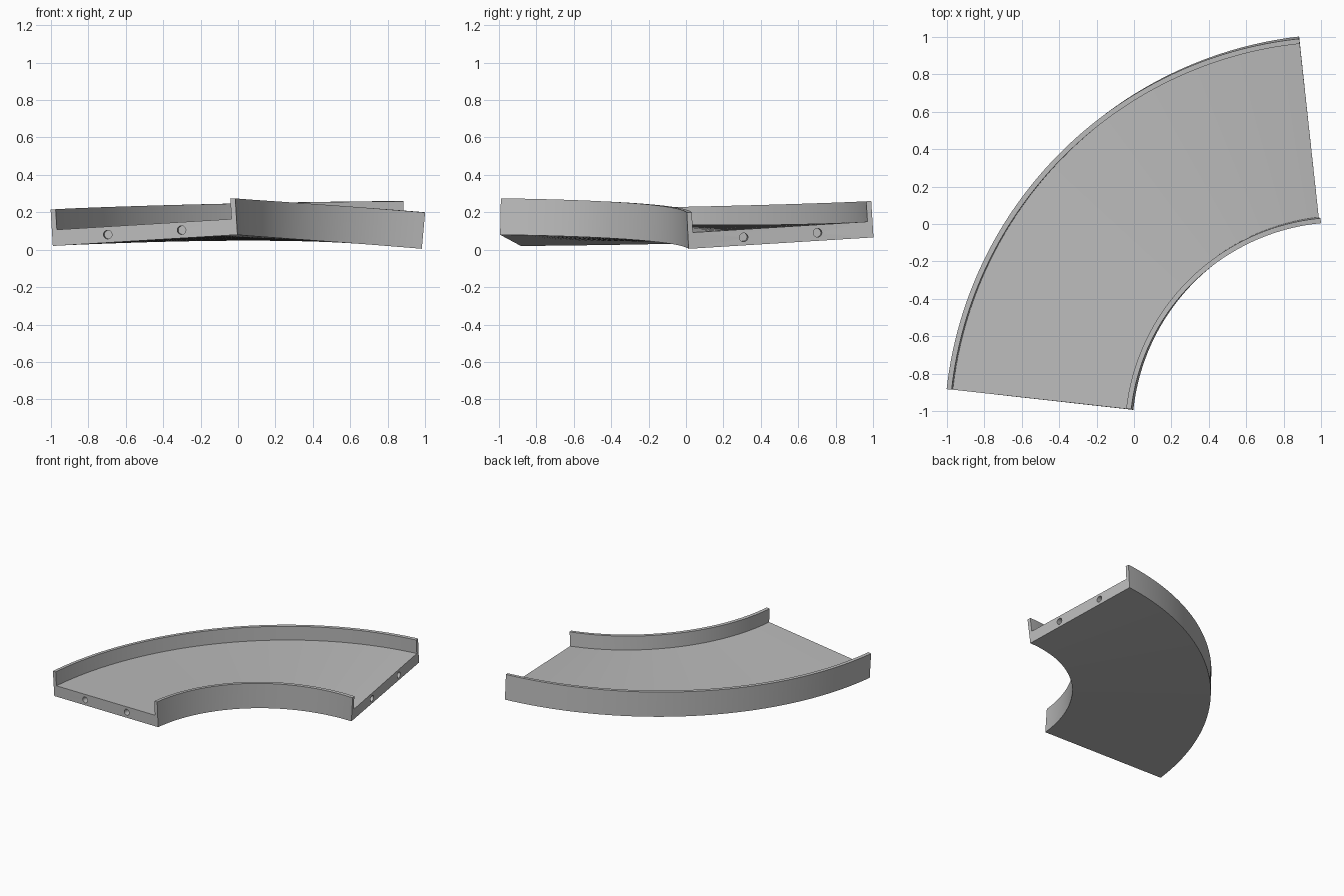
import bpy, bmesh, math
from mathutils import Vector, Matrix

if "Cube" in bpy.data.objects:
    bpy.data.objects.remove(bpy.data.objects["Cube"])

CX, CY = 1.116, -1.116             # centre of the bend
R_IN, R_OUT = 1.132, 2.125         # inner and outer radius
A0, A1 = math.radians(173.7), math.radians(96.3)
FLOOR, HEIGHT, WALL = 0.086, 0.195, 0.027
PIVOT = 0.1                        # height about which the section banks
STEPS = 64


def edge_heights(t):
    """Underside height of the inner and outer edge along the bend."""
    ease = t * t * (3 - 2 * t)
    return 0.080 - 0.021 * t - 0.054 * t * t, 0.020 + 0.046 * (t + ease) / 2


def frame(t, s):
    """Base point, across, along and up directions at angle t, width s."""
    a = A0 + (A1 - A0) * t
    z0, z1 = edge_heights(t)
    r = R_IN + (R_OUT - R_IN) * s
    base = Vector((CX + r * math.cos(a), CY + r * math.sin(a), z0 + (z1 - z0) * s))
    across = Vector((math.cos(a), math.sin(a), (z1 - z0) / (R_OUT - R_IN))).normalized()
    e = 1e-3
    (p0, p1), (q0, q1) = edge_heights(t - e), edge_heights(t + e)
    dz = ((q0 - p0) * (1 - s) + (q1 - p1) * s) / (2 * e)
    run = r * (A0 - A1)
    along = Vector((math.sin(a), -math.cos(a), dz / run)).normalized()
    up = along.cross(across)
    if up.z < 0:
        up = -up
    return base, across, along, up.normalized()


def point(t, s, h):
    base, _, _, up = frame(t, s)
    return Vector((base.x + (h - PIVOT) * up.x, base.y + (h - PIVOT) * up.y, base.z + h * up.z))


def new_object(name, bm):
    bmesh.ops.recalc_face_normals(bm, faces=bm.faces[:])
    mesh = bpy.data.meshes.new(name)
    bm.to_mesh(mesh)
    bm.free()
    ob = bpy.data.objects.new(name, mesh)
    bpy.context.collection.objects.link(ob)
    return ob


# Curved channel: floor with two side walls, swept along the banked bend
w = WALL / (R_OUT - R_IN)
profile = [(0, 0), (1, 0), (1, HEIGHT), (1 - w, HEIGHT), (1 - w, FLOOR),
           (w, FLOOR), (w, HEIGHT), (0, HEIGHT)]
bm = bmesh.new()
rings = [[bm.verts.new(point(i / STEPS, s, h)) for s, h in profile] for i in range(STEPS + 1)]
for ra, rb in zip(rings, rings[1:]):
    for k in range(len(profile)):
        n = (k + 1) % len(profile)
        bm.faces.new((ra[k], ra[n], rb[n], rb[k]))
bm.faces.new(rings[0])
bm.faces.new(rings[-1])
channel = new_object("curved_channel", bm)

# Round connector holes in both end faces
bm = bmesh.new()
for t in (0, 1):
    for s in (0.3, 0.7):
        along = frame(t, s)[2]
        rot = along.to_track_quat('Z', 'Y').to_matrix().to_4x4()
        bmesh.ops.create_cone(bm, cap_ends=True, segments=32, radius1=0.023, radius2=0.023,
                              depth=0.1, matrix=Matrix.Translation(point(t, s, 0.043)) @ rot)
cutter = new_object("hole_cutter", bm)
cutter.hide_render = True

bpy.context.view_layer.objects.active = channel
channel.select_set(True)
mod = channel.modifiers.new("holes", 'BOOLEAN')
mod.operation = 'DIFFERENCE'
mod.solver = 'EXACT'
mod.object = cutter
bpy.ops.object.modifier_apply(modifier=mod.name)
bpy.data.objects.remove(cutter, do_unlink=True)

# Plain grey finish
grey = bpy.data.materials.new("grey")
grey.diffuse_color = (0.5, 0.5, 0.5, 1)
grey.use_nodes = True
grey.node_tree.nodes["Principled BSDF"].inputs["Base Color"].default_value = grey.diffuse_color
channel.data.materials.clear()
channel.data.materials.append(grey)
bpy.ops.object.shade_smooth_by_angle(angle=math.radians(30))
